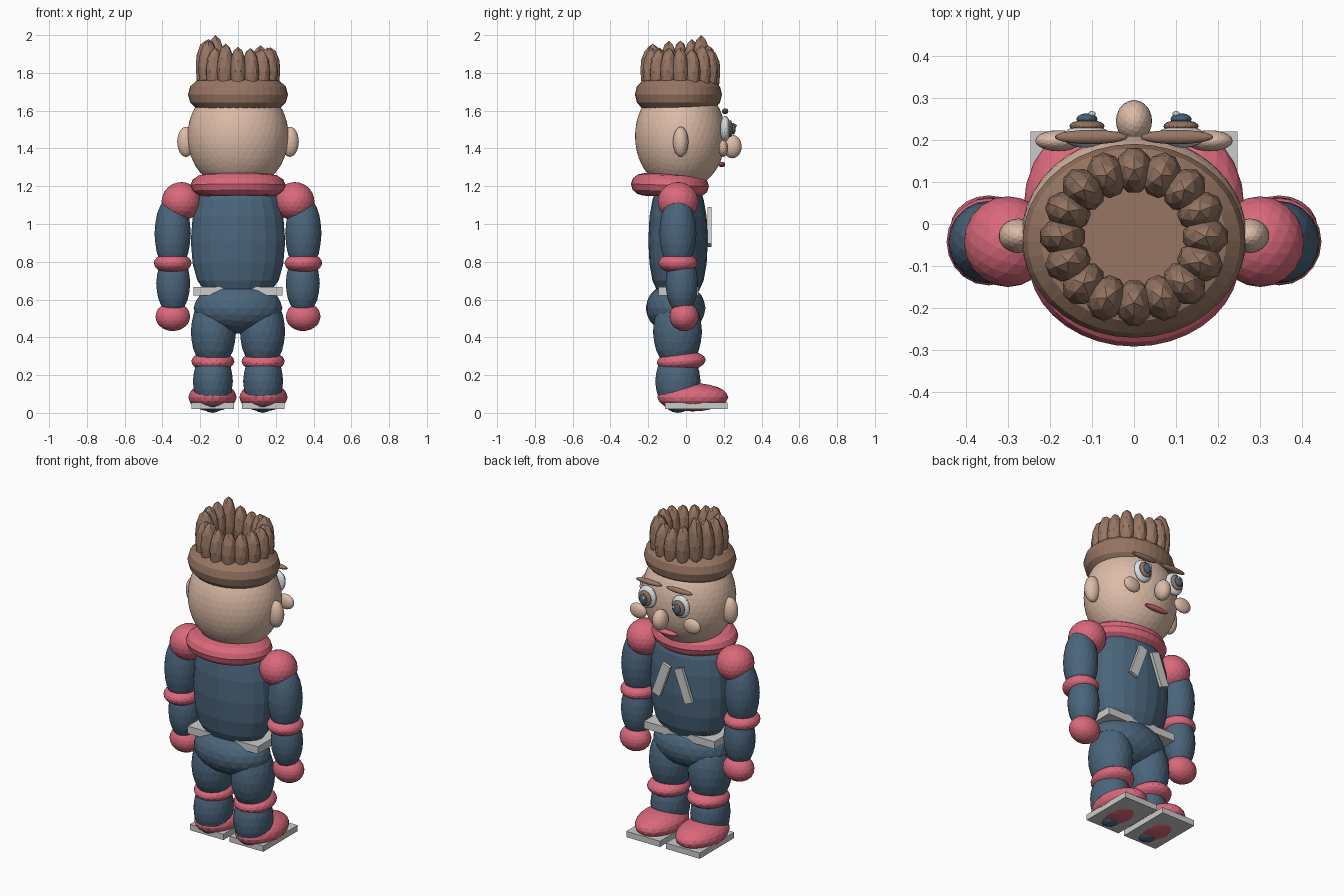
import bpy, bmesh, math, random
from mathutils import Matrix, Vector

random.seed(4)
cube = bpy.data.objects.get("Cube")
if cube:
    bpy.data.objects.remove(cube, do_unlink=True)


def make_material(name, rgb):
    m = bpy.data.materials.new(name)
    m.use_nodes = True
    m.diffuse_color = (*rgb, 1)
    m.node_tree.nodes["Principled BSDF"].inputs["Base Color"].default_value = (*rgb, 1)
    return m


SKIN = make_material("skin", (0.72, 0.50, 0.39))
HAIR = make_material("hair brown", (0.31, 0.18, 0.125))
PINK = make_material("suit pink", (0.70, 0.14, 0.20))
BLUE = make_material("suit blue", (0.07, 0.13, 0.20))
GREY = make_material("light grey", (0.60, 0.60, 0.60))
WHITE = make_material("eye white", (0.72, 0.77, 0.80))


def finish(name, bm, mat):
    bmesh.ops.recalc_face_normals(bm, faces=bm.faces)
    mesh = bpy.data.meshes.new(name)
    bm.to_mesh(mesh)
    bm.free()
    mesh.materials.append(mat)
    ob = bpy.data.objects.new(name, mesh)
    bpy.context.scene.collection.objects.link(ob)
    return ob


def place(centre, size, rot=None):
    m = Matrix.Translation(centre)
    if rot:
        m = m @ rot
    return m @ Matrix.Diagonal((*size, 1))


def ball(name, mat, centre, radii, detail=3, rot=None):
    bm = bmesh.new()
    bmesh.ops.create_icosphere(bm, subdivisions=detail, radius=1,
                               matrix=place(centre, radii, rot))
    return finish(name, bm, mat)


def box(name, mat, centre, size, rot=None):
    bm = bmesh.new()
    bmesh.ops.create_cube(bm, size=1, matrix=place(centre, size, rot))
    return finish(name, bm, mat)


def lathe(name, mat, centre, profile, scale, sides=20, closed=False, rot=None):
    """Rings of (radius, height); closed joins last ring to first."""
    bm = bmesh.new()
    rings = []
    for r, z in profile:
        rings.append([bm.verts.new((r * math.cos(a), r * math.sin(a), z))
                      for a in (math.tau * i / sides for i in range(sides))])
    pairs = list(zip(rings, rings[1:]))
    if closed:
        pairs.append((rings[-1], rings[0]))
    else:
        bm.faces.new(rings[0])
        bm.faces.new(rings[-1])
    for a, b in pairs:
        for i in range(sides):
            j = (i + 1) % sides
            bm.faces.new((a[i], a[j], b[j], b[i]))
    bmesh.ops.transform(bm, matrix=place(centre, scale, rot), verts=bm.verts)
    return finish(name, bm, mat)


def ring(name, mat, centre, major, minor, height, depth, rot=None):
    profile = [(major + minor * math.cos(t), height * math.sin(t))
               for t in (math.tau * k / 12 for k in range(12))]
    return lathe(name, mat, centre, profile, (1, depth, 1), 36, True, rot)


# Torso, hips, belt and collar
lathe("torso", BLUE, (0, -0.042, 0),
      [(0.11, 0.60), (0.175, 0.645), (0.215, 0.70), (0.24, 0.79), (0.25, 0.91),
       (0.24, 1.04), (0.215, 1.13), (0.17, 1.20), (0.09, 1.24)], (1, 0.63, 1))
ball("hips", BLUE, (0, -0.055, 0.555), (0.235, 0.158, 0.135))
box("belt", GREY, (0, -0.04, 0.643), (0.47, 0.21, 0.045))
ring("collar", PINK, (0, -0.085, 1.205), 0.165, 0.087, 0.06, 0.82,
     Matrix.Rotation(math.radians(-2), 4, 'X'))

# Head and hair
ball("head", SKIN, (0, -0.03, 1.465), (0.268, 0.24, 0.29), 4)
ring("hair_band", HAIR, (0, -0.04, 1.685), 0.175, 0.09, 0.085, 0.87)
lathe("hair_crown", HAIR, (0, -0.035, 0), [(0.19, 1.66), (0.19, 1.765)], (1, 0.87, 1))
SPIKES = 16
for i in range(SPIKES):
    a = math.tau * i / SPIKES
    top = random.uniform(1.92, 1.985) if i != 6 else 2.0
    half = (top - 1.68) / 2
    ball(f"hair_spike_{i + 1}", HAIR,
         (0.17 * math.cos(a), -0.03 + 0.158 * math.sin(a), 1.68 + half),
         (0.056, 0.045, half), 2, Matrix.Rotation(a, 4, 'Z'))

# Nose and mouth
ball("nose", SKIN, (0, 0.245, 1.41), (0.043, 0.05, 0.062))
ball("mouth", PINK, (0, 0.19, 1.315), (0.08, 0.018, 0.014))

for s, side in ((1, "left"), (-1, "right")):
    # Face features
    ball(f"{side}_ear", SKIN, (s * 0.275, -0.028, 1.435), (0.047, 0.041, 0.08))
    ball(f"{side}_cheek", SKIN, (s * 0.18, 0.198, 1.40), (0.055, 0.025, 0.045))
    ball(f"{side}_eyebrow", HAIR, (s * 0.102, 0.207, 1.597), (0.087, 0.017, 0.015))
    ball(f"{side}_eye", WHITE, (s * 0.112, 0.208, 1.505), (0.058, 0.027, 0.068))
    ball(f"{side}_iris", HAIR, (s * 0.112, 0.233, 1.505), (0.042, 0.015, 0.046))
    ball(f"{side}_pupil", BLUE, (s * 0.112, 0.250, 1.505), (0.025, 0.013, 0.031))
    ball(f"{side}_eye_glint", WHITE, (s * 0.10, 0.262, 1.52), (0.009, 0.007, 0.010), 2)

    # Chest strap
    box(f"{side}_chest_strap", GREY, (s * 0.075, 0.125, 0.985), (0.055, 0.02, 0.205),
        Matrix.Rotation(math.radians(-20 * s), 4, 'Y'))

    # Arm
    ball(f"{side}_shoulder", PINK, (s * 0.30, -0.042, 1.12), (0.105, 0.108, 0.102))
    ball(f"{side}_upper_arm", BLUE, (s * 0.346, -0.043, 0.95), (0.096, 0.098, 0.205))
    ball(f"{side}_elbow_band", PINK, (s * 0.346, -0.042, 0.793), (0.1, 0.104, 0.055))
    ball(f"{side}_forearm", BLUE, (s * 0.343, -0.022, 0.685), (0.09, 0.086, 0.165))
    ball(f"{side}_hand", PINK, (s * 0.345, -0.01, 0.51), (0.092, 0.078, 0.077))

    # Leg
    ball(f"{side}_thigh", BLUE, (s * 0.13, -0.045, 0.43), (0.12, 0.13, 0.20))
    ball(f"{side}_knee_band", PINK, (s * 0.133, -0.025, 0.273), (0.114, 0.13, 0.055),
         rot=Matrix.Rotation(math.radians(4), 4, 'X'))
    ball(f"{side}_shin", BLUE, (s * 0.133, -0.043, 0.168), (0.106, 0.12, 0.168))

    # Shoe
    ball(f"{side}_shoe", PINK, (s * 0.135, 0.036, 0.083), (0.128, 0.188, 0.075))
    box(f"{side}_sole", GREY, (s * 0.133, 0.055, 0.037), (0.226, 0.33, 0.035))
